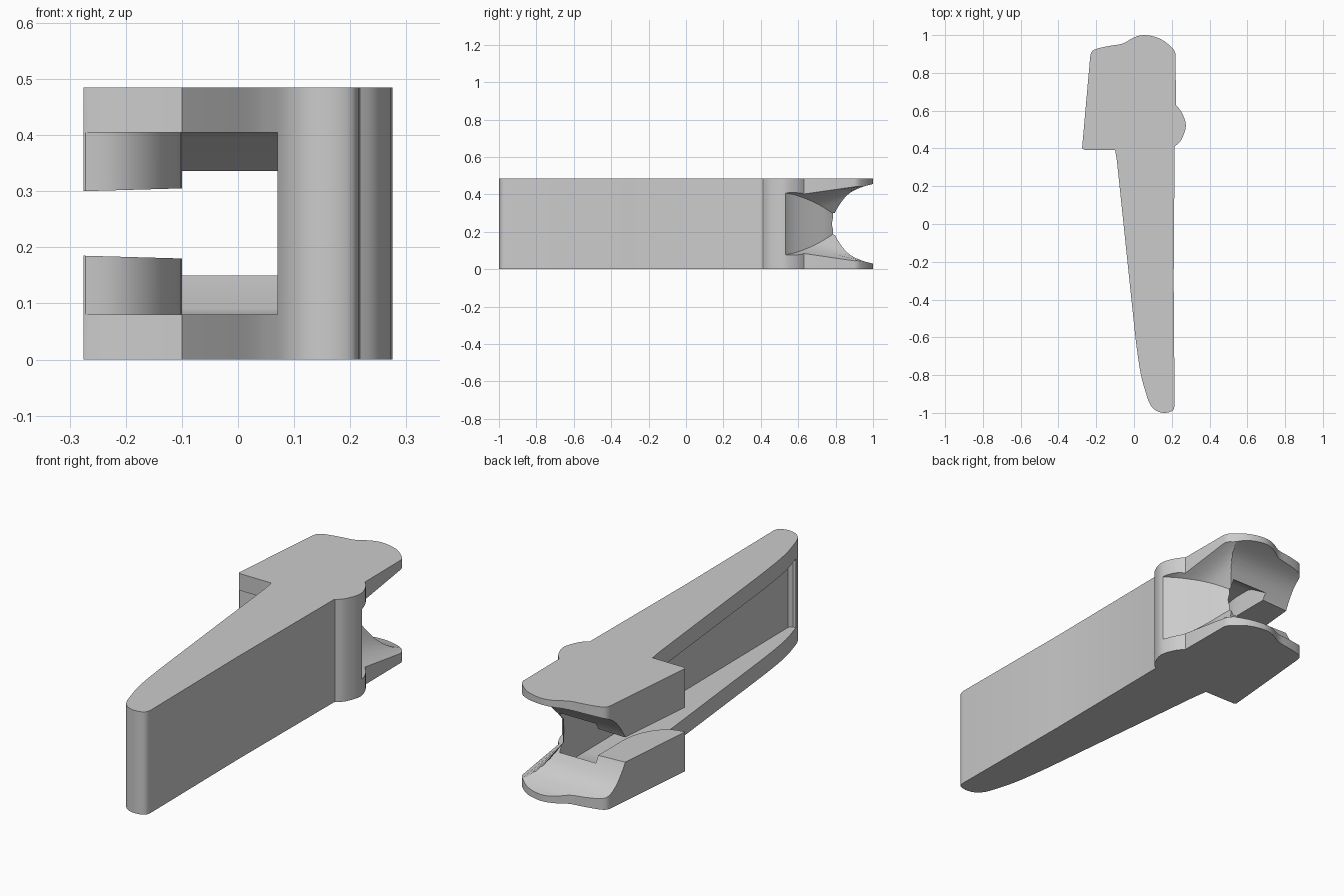
import bpy, bmesh, math

if "Cube" in bpy.data.objects:
    bpy.data.objects.remove(bpy.data.objects["Cube"])

H = 0.485
MID = H / 2

grey = bpy.data.materials.new("plain grey")
grey.diffuse_color = (0.6, 0.6, 0.6, 1)
grey.use_nodes = True
grey.node_tree.nodes["Principled BSDF"].inputs["Base Color"].default_value = grey.diffuse_color


def loft(name, rings):
    """Solid through matching closed rings of 3D points."""
    bm = bmesh.new()
    vs = [[bm.verts.new(p) for p in r] for r in rings]
    n = len(rings[0])
    for a, b in zip(vs, vs[1:]):
        for i in range(n):
            j = (i + 1) % n
            bm.faces.new((a[i], a[j], b[j], b[i]))
    bm.faces.new(vs[0][::-1])
    bm.faces.new(vs[-1])
    bmesh.ops.recalc_face_normals(bm, faces=bm.faces)
    me = bpy.data.meshes.new(name)
    bm.to_mesh(me)
    bm.free()
    ob = bpy.data.objects.new(name, me)
    bpy.context.collection.objects.link(ob)
    return ob


def plan(name, pts, z0, z1):
    return loft(name, [[(x, y, z) for x, y in pts] for z in (z0, z1)])


def side(name, pts, x0, x1):
    return loft(name, [[(x, y, z) for y, z in pts] for x in (x0, x1)])


def mirrored(half):
    """Close a lower half profile by reflecting it about mid height."""
    return half + [(a, H - z) for a, z in reversed(half)]


def smooth(pts, steps=4):
    """Open curve through the points."""
    out = []
    for i in range(len(pts) - 1):
        p = [pts[max(i - 1, 0)], pts[i], pts[i + 1], pts[min(i + 2, len(pts) - 1)]]
        for k in range(steps):
            t = k / steps
            out.append(tuple(0.5 * (2 * b + (c - a) * t + (2 * a - 5 * b + 4 * c - d) * t * t
                       + (3 * b - a - 3 * c + d) * t ** 3) for a, b, c, d in zip(*p)))
    return out + [pts[-1]]


# Lever body outline: arm, rounded tip, side bump, rounded rear head
outline = [(-0.275, 0.40), (-0.262, 0.393), (-0.10, 0.392), (-0.09, 0.33)]
outline += smooth([(0.0, -0.53), (0.015, -0.66), (0.035, -0.79), (0.06, -0.885),
                   (0.085, -0.955), (0.12, -0.99), (0.165, -1.0), (0.205, -0.988),
                   (0.215, -0.96)], 3)
outline += [(0.21, -0.3), (0.215, 0.405)]
outline += smooth([(0.217, 0.412), (0.25, 0.445), (0.275, 0.52), (0.253, 0.59), (0.222, 0.63)])
outline += smooth([(0.22, 0.90), (0.205, 0.93), (0.14, 0.98), (0.06, 1.0), (0.0, 0.988),
                   (-0.06, 0.955), (-0.13, 0.943), (-0.20, 0.927), (-0.225, 0.91),
                   (-0.232, 0.885)], 3)
body = plan("lever_body", outline, 0, H)
body.data.materials.append(grey)

# Long side pocket with a rounded pad corner in the jaw
corner = [(-0.1 - 0.16 * (1 - math.cos(a)), 0.62 - 0.22 * math.sin(a))
          for a in [math.pi / 2 * k / 10 for k in range(11)]]
pocket = plan("pocket_cutter", [(-0.5, -0.92), (0.085, -0.92), (0.1, -0.905), (0.09, 0.62)]
              + corner + [(-0.3, 0.395), (-0.5, 0.395)], 0.08, 0.405)

# Ramped rear end of the pocket
ramp = side("ramp_cutter", mirrored([(0.5, 0.08), (0.69, 0.08), (0.72, 0.09), (0.84, 0.165)]),
            -0.1, 0.09)

# Gap between the jaws
gap_pts = mirrored([(-0.5, 0.188), (-0.275, 0.185), (-0.1, 0.18), (0.088, 0.16)])
gap = loft("gap_cutter", [[(x, y, z) for x, z in gap_pts] for y in (0.3, 0.9)])

# Flared arch through the rear
arch_half = smooth([(1.1, 0.02), (1.0, 0.03), (0.93, 0.05), (0.88, 0.075), (0.84, 0.113),
                    (0.80, 0.175), (0.785, 0.215), (0.78, MID)], 3)
arch = side("arch_cutter", arch_half + [(y, H - z) for y, z in arch_half[-2::-1]], -0.6, 0.6)

# Tapered scoop in the outer rear wall
rings = []
for x, yf, zf, zb in smooth([(0.32, 0.50, 0.07, 0.02), (0.27, 0.535, 0.078, 0.022),
                             (0.22, 0.59, 0.09, 0.03), (0.16, 0.68, 0.125, 0.04),
                             (0.11, 0.76, 0.17, 0.06), (0.05, 0.83, 0.22, 0.10)], 3):
    rings.append([(x, y, z) for y, z in mirrored([(1.1, zb - 0.01), (1.0, zb), (yf, zf)])])
scoop = loft("scoop_cutter", rings)

for cutter in (pocket, ramp, gap, arch, scoop):
    m = body.modifiers.new(cutter.name, 'BOOLEAN')
    m.operation = 'DIFFERENCE'
    m.solver = 'EXACT'
    m.object = cutter

# Apply the cuts, then remove the helpers
bpy.context.view_layer.objects.active = body
body.select_set(True)
for m in list(body.modifiers):
    bpy.ops.object.modifier_apply(modifier=m.name)
for cutter in (pocket, ramp, gap, arch, scoop):
    bpy.data.objects.remove(cutter)
bpy.ops.object.shade_smooth_by_angle(angle=math.radians(30))
